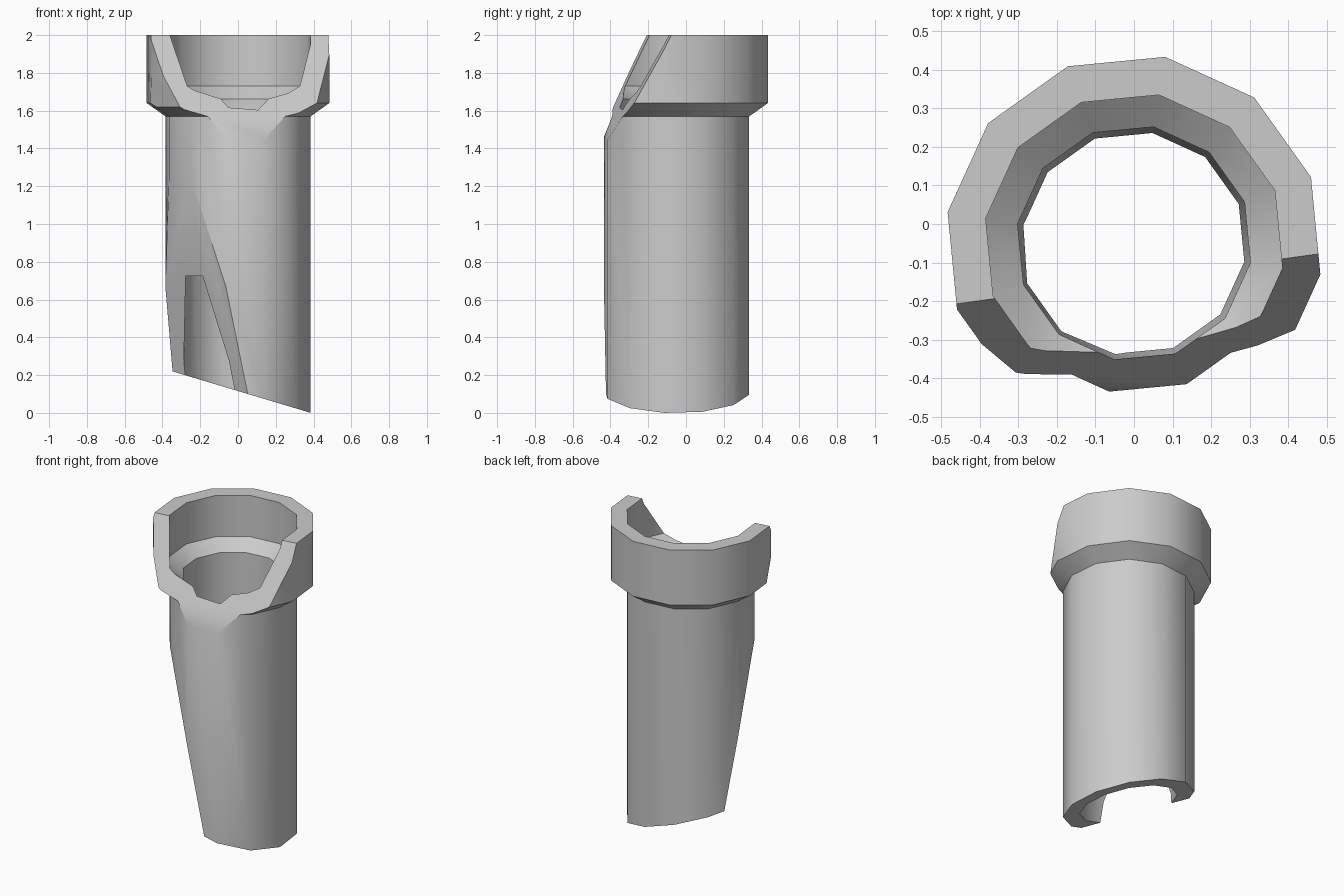
import bpy, bmesh
from math import radians, cos, sin
from mathutils import Vector

if "Cube" in bpy.data.objects:
    bpy.data.objects.remove(bpy.data.objects["Cube"])

SIDES, PHASE, CY = 12, radians(20.5), -0.05

# closed wall profile (radius, height); height None = on the slanted foot
profile = [(0.39, None), (0.39, 1.57), (0.49, 1.64), (0.49, 2.0),
           (0.39, 2.0), (0.39, 1.73), (0.306, 1.663), (0.29, None)]

bm = bmesh.new()
rings = []
for r, z in profile:
    ring = []
    for i in range(SIDES):
        a = PHASE + radians(360 / SIDES * i)
        x, y = r * cos(a), CY + r * sin(a)
        ring.append(bm.verts.new((x, y, 0.3 * (0.385 - x) if z is None else z)))
    rings.append(ring)
for k, ring in enumerate(rings):
    nxt = rings[(k + 1) % len(rings)]
    for i in range(SIDES):
        j = (i + 1) % SIDES
        bm.faces.new((ring[i], ring[j], nxt[j], nxt[i]))


def slice_off(point, normal):
    """Remove everything on the normal side and cap the wall section."""
    geom = bm.verts[:] + bm.edges[:] + bm.faces[:]
    cut = bmesh.ops.bisect_plane(bm, geom=geom, dist=1e-5, plane_co=point,
                                 plane_no=normal, clear_outer=True)["geom_cut"]
    edges = [e for e in cut if isinstance(e, bmesh.types.BMEdge) and e.is_boundary]
    bmesh.ops.edgeloop_fill(bm, edges=edges)


# slanted opening at the front of the cup
slice_off(Vector((0, -0.1435, 2)), Vector((0.138 * 1.91, -1.91, 1)).normalized())
# steep slice down the front left of the tube
a = radians(-144.5)
d = 0.377
slice_off(Vector((d * cos(a), CY + d * sin(a), 1.24)),
          Vector((5.64 * cos(a), 5.64 * sin(a), -1)).normalized())

bmesh.ops.recalc_face_normals(bm, faces=bm.faces[:])
mesh = bpy.data.meshes.new("cut_tube")
bm.to_mesh(mesh)
bm.free()
tube = bpy.data.objects.new("cut_tube", mesh)
bpy.context.collection.objects.link(tube)
bpy.context.view_layer.objects.active = tube
tube.select_set(True)
bpy.ops.object.shade_smooth_by_angle(angle=radians(30.5))
